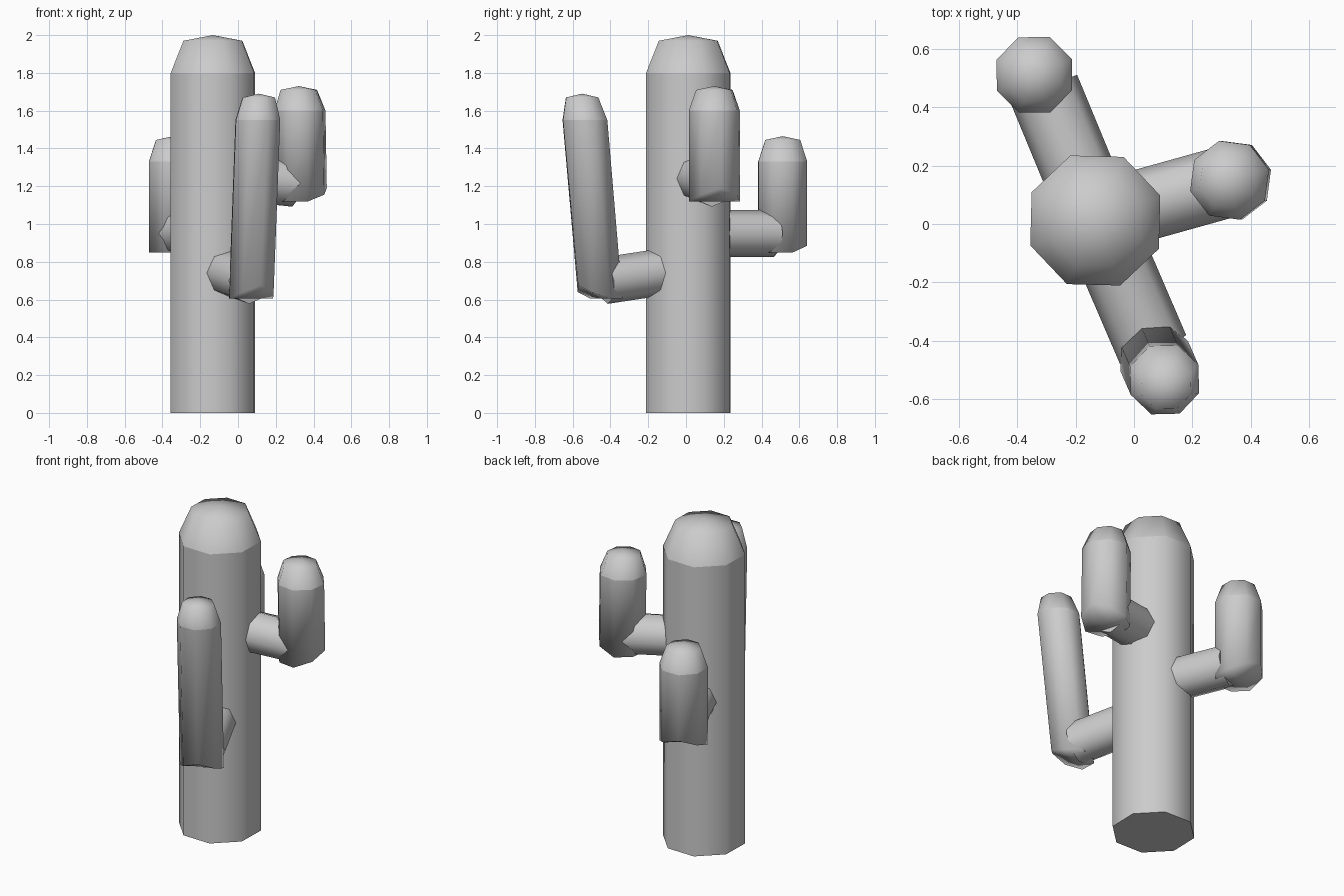
import bpy, bmesh, math
from mathutils import Vector

SIDES = 8

cube = bpy.data.objects.get("Cube")
if cube:
    bpy.data.objects.remove(cube, do_unlink=True)

gray = bpy.data.materials.new("plain gray")
gray.use_nodes = True
color = (0.6, 0.6, 0.6, 1)
gray.diffuse_color = color
gray.node_tree.nodes["Principled BSDF"].inputs["Base Color"].default_value = color


def finish(name, bm):
    bmesh.ops.recalc_face_normals(bm, faces=bm.faces)
    for f in bm.faces:
        f.smooth = True
    mesh = bpy.data.meshes.new(name)
    bm.to_mesh(mesh)
    bm.free()
    mesh.materials.append(gray)
    obj = bpy.data.objects.new(name, mesh)
    bpy.context.collection.objects.link(obj)
    return obj


def bridge(bm, low, high):
    for i in range(SIDES):
        j = (i + 1) % SIDES
        bm.faces.new((low[i], low[j], high[j], high[i]))


def mark_sharp(bm, ring):
    for i in range(SIDES):
        bm.edges.get((ring[i], ring[(i + 1) % SIDES])).smooth = False


def domed_column(name, base, shoulder, apex, radius, tip_radius, tip_z, heading, lift=0):
    """Column with a faceted dome; lift rounds off the outer edge of the base."""
    bm = bmesh.new()
    base, shoulder, apex = Vector(base), Vector(shoulder), Vector(apex)
    tip = Vector((apex.x, apex.y, tip_z))
    rings = []
    for centre, r in ((base, radius), (shoulder, radius), (tip, tip_radius)):
        ring = []
        for i in range(SIDES):
            turn = math.tau * i / SIDES
            a = heading + turn
            p = centre + Vector((math.cos(a), math.sin(a), 0)) * r
            if centre is base:
                p.z += lift * max(0, math.cos(turn)) ** 2
            ring.append(bm.verts.new(p))
        rings.append(ring)
    bridge(bm, rings[0], rings[1])
    bridge(bm, rings[1], rings[2])
    top = bm.verts.new(apex)
    for i in range(SIDES):
        bm.faces.new((rings[2][i], rings[2][(i + 1) % SIDES], top))
    # closed base, fanned from its middle
    middle = bm.verts.new(base)
    for i in range(SIDES):
        bm.faces.new((rings[0][(i + 1) % SIDES], rings[0][i], middle))
    mark_sharp(bm, rings[1])
    if not lift:
        mark_sharp(bm, rings[0])
    return finish(name, bm)


def branch(name, start, end, radius):
    """Straight eight-sided rod between two points."""
    bm = bmesh.new()
    start, end = Vector(start), Vector(end)
    axis = (end - start).normalized()
    side = axis.cross(Vector((0, 0, 1))).normalized()
    up = side.cross(axis)
    rings = []
    for centre in (start, end):
        ring = []
        for i in range(SIDES):
            a = math.tau * i / SIDES
            ring.append(bm.verts.new(centre + (side * math.cos(a) + up * math.sin(a)) * radius))
        rings.append(ring)
    bridge(bm, *rings)
    for ring in rings:
        bm.faces.new(ring)
        mark_sharp(bm, ring)
    return finish(name, bm)


# Trunk
domed_column("trunk", (-0.133, 0.012, 0), (-0.133, 0.012, 1.8), (-0.133, 0.012, 2.0),
             0.239, 0.167, 1.97, math.radians(-24))

# Arms: a branch from the trunk carrying a domed upright
arms = {
    "front_arm": dict(
        start=(-0.12, 0, 0.765), end=(0.065, -0.43, 0.70),
        base=(0.07, -0.455, 0.605), shoulder=(0.105, -0.535, 1.55), apex=(0.11, -0.55, 1.69),
        radius=0.127, tip_radius=0.092, tip_z=1.67, heading=-66),
    "left_arm": dict(
        start=(-0.13, 0.02, 1.26), end=(0.3, 0.14, 1.215),
        base=(0.335, 0.15, 1.12), shoulder=(0.328, 0.15, 1.6), apex=(0.322, 0.15, 1.73),
        radius=0.14, tip_radius=0.1, tip_z=1.71, heading=15),
    "back_arm": dict(
        start=(-0.13, 0.03, 0.95), end=(-0.31, 0.465, 0.95),
        base=(-0.342, 0.512, 0.85), shoulder=(-0.342, 0.512, 1.33), apex=(-0.342, 0.512, 1.465),
        radius=0.14, tip_radius=0.1, tip_z=1.445, heading=113),
}
for name, a in arms.items():
    branch(name + "_branch", a["start"], a["end"], 0.124)
    domed_column(name + "_upright", a["base"], a["shoulder"], a["apex"], a["radius"],
                 a["tip_radius"], a["tip_z"], math.radians(a["heading"]), lift=0.07)
